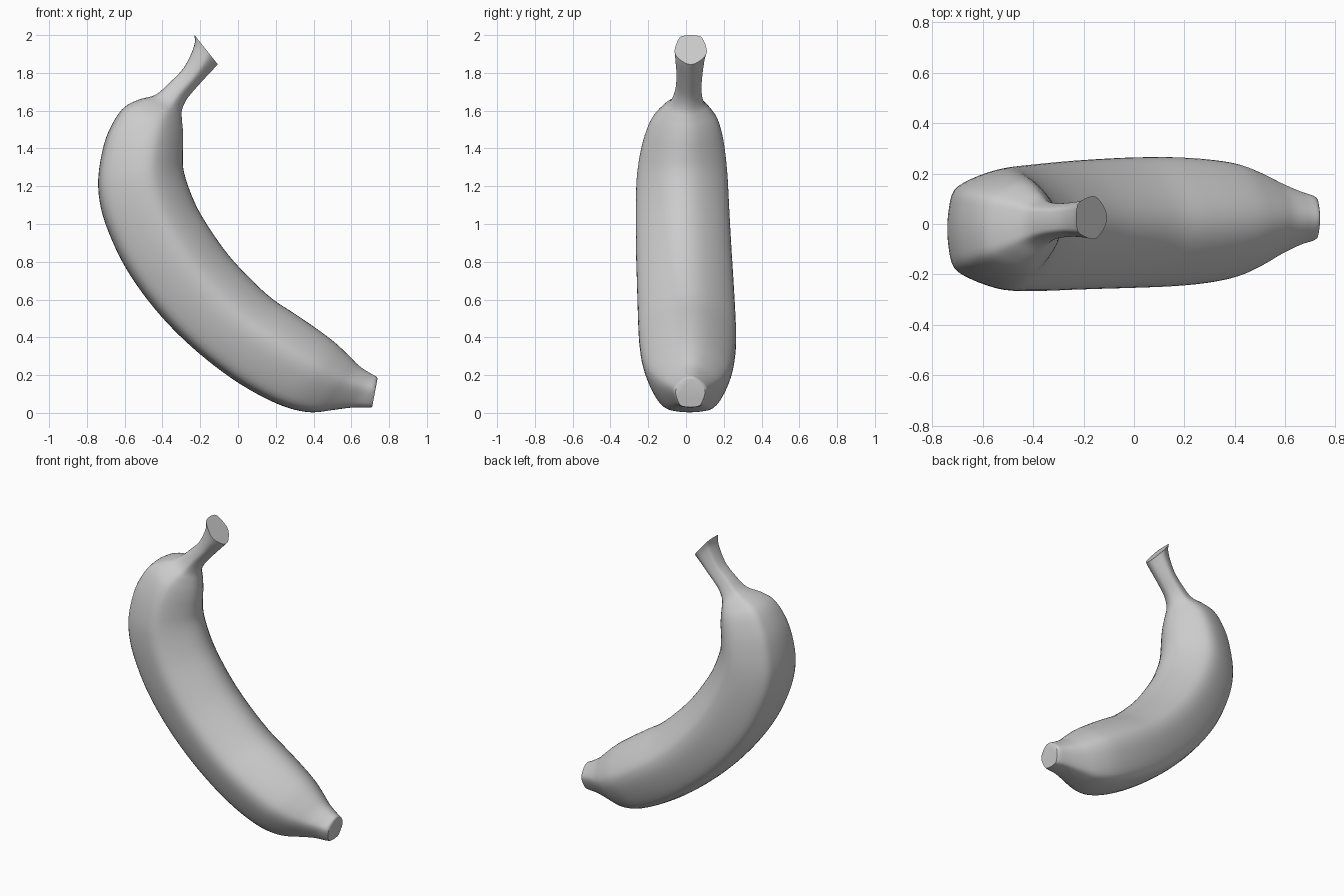
import bpy, bmesh, math
from mathutils import Vector

# Stations along the fruit: outer edge x,z / inner edge x,z / y min, y max
STATIONS = [
    (-.230, 2.00, -.107, 1.845, -.060, .110),
    (-.233, 1.94, -.135, 1.815, -.056, .098),
    (-.285, 1.83, -.200, 1.745, -.050, .086),
    (-.360, 1.75, -.268, 1.665, -.058, .082),
    (-.435, 1.685, -.296, 1.605, -.085, .095),
    (-.520, 1.66, -.297, 1.555, -.135, .130),
    (-.600, 1.62, -.292, 1.50, -.180, .165),
    (-.660, 1.54, -.290, 1.44, -.212, .188),
    (-.710, 1.42, -.292, 1.37, -.238, .205),
    (-.740, 1.24, -.289, 1.29, -.258, .218),
    (-.725, 1.08, -.262, 1.195, -.264, .225),
    (-.670, .92, -.213, 1.08, -.265, .232),
    (-.590, .76, -.140, .96, -.264, .240),
    (-.480, .60, -.050, .835, -.260, .249),
    (-.350, .45, .060, .715, -.256, .257),
    (-.200, .31, .180, .605, -.252, .263),
    (-.030, .18, .300, .525, -.246, .264),
    (.130, .085, .410, .450, -.233, .256),
    (.270, .025, .510, .375, -.208, .238),
    (.390, .003, .585, .305, -.165, .202),
    (.500, .015, .640, .250, -.120, .163),
    (.600, .028, .700, .210, -.083, .130),
    (.680, .029, .733, .192, -.066, .112),
    (.710, .030, .738, .178, -.055, .100),
]

# Half of the ridged cross-section: u from outer to inner edge, v across
HALF = [(0, 0), (.015, .35), (.06, .64), (.20, .82), (.42, .97),
        (.58, 1.0), (.70, .91), (.84, .66), (.96, .32), (1, 0)]
RING = [(u, -v) for u, v in HALF] + [(u, v) for u, v in HALF[-2:0:-1]]


def spline(points, steps, closed=False):
    """Smooth curve through all the points."""
    pts = [Vector(p) for p in points]
    n = len(pts)
    get = (lambda i: pts[i % n]) if closed else (lambda i: pts[max(0, min(n - 1, i))])
    out = []
    for i in range(n if closed else n - 1):
        a, b, c, d = (get(i + k) for k in (-1, 0, 1, 2))
        for s in range(steps):
            t = s / steps
            out.append(.5 * (2 * b + (c - a) * t + (2 * a - 5 * b + 4 * c - d) * t * t
                             + (3 * b - a - 3 * c + d) * t ** 3))
    if not closed:
        out.append(pts[-1])
    return out


# Loft the ring through the stations, with flat ends
ring = spline(RING, 3, closed=True)
bm = bmesh.new()
loops = []
for ox, oz, ix, iz, y0, y1 in spline(STATIONS, 4):
    mid, half = (y0 + y1) / 2, (y1 - y0) / 2
    loops.append([bm.verts.new((ox + (ix - ox) * u, mid + half * v, oz + (iz - oz) * u))
                  for u, v in ring])
for a, b in zip(loops, loops[1:]):
    for i in range(len(a)):
        j = (i + 1) % len(a)
        bm.faces.new((a[i], a[j], b[j], b[i]))
bm.faces.new(loops[0])
bm.faces.new(loops[-1])
bmesh.ops.recalc_face_normals(bm, faces=bm.faces[:])

mesh = bpy.data.meshes.new("banana")
bm.to_mesh(mesh)
bm.free()
banana = bpy.data.objects.new("banana", mesh)
bpy.context.collection.objects.link(banana)
bpy.context.view_layer.objects.active = banana
banana.select_set(True)
bpy.ops.object.shade_smooth_by_angle(angle=math.radians(40))
